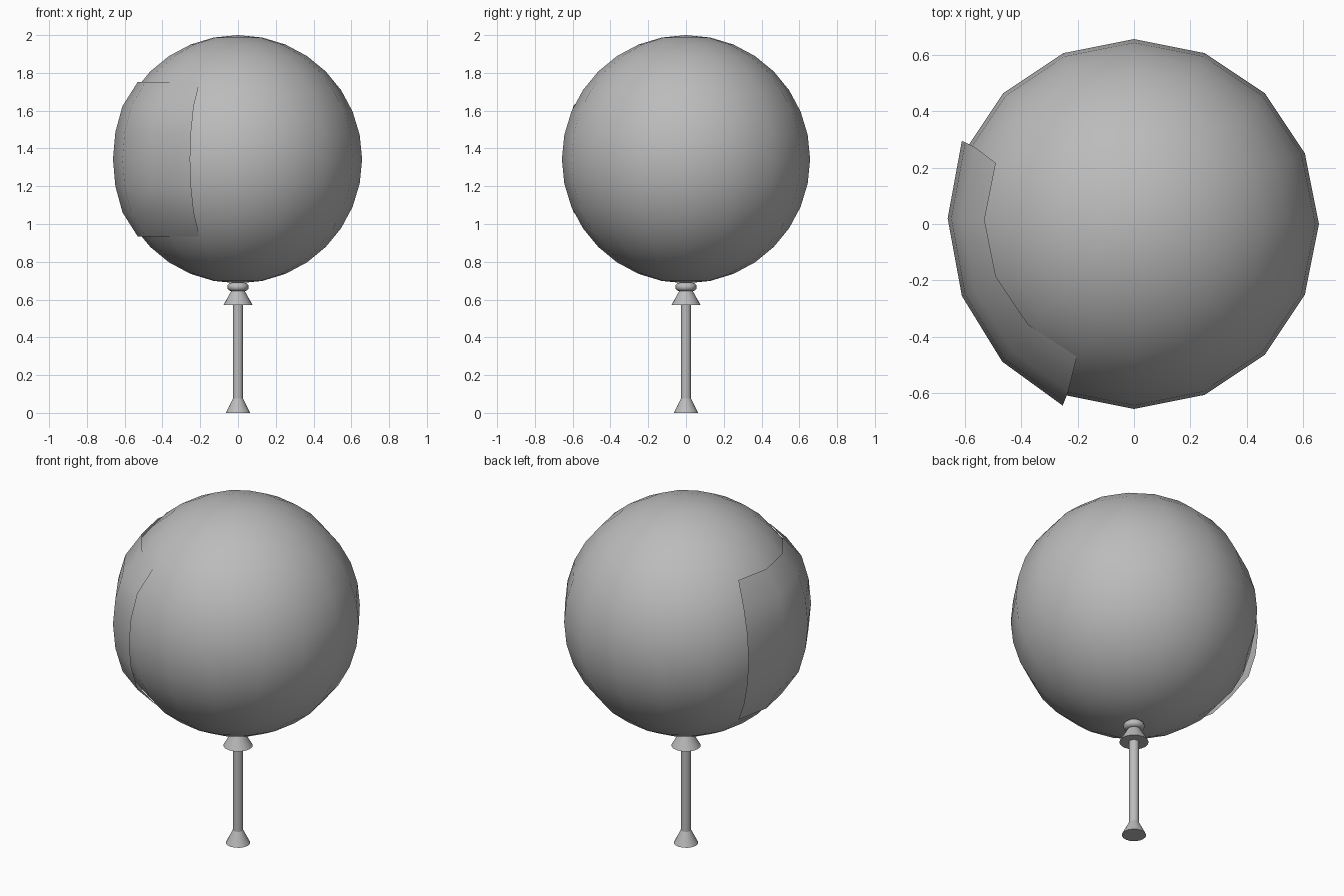
import bpy
import bmesh
from math import sin, cos, pi, radians

cube = bpy.data.objects.get("Cube")
if cube:
    bpy.data.objects.remove(cube)

grey = bpy.data.materials.new("plain grey")
grey.use_nodes = True
grey.diffuse_color = (0.5, 0.5, 0.5, 1)
grey.node_tree.nodes["Principled BSDF"].inputs["Base Color"].default_value = (0.5, 0.5, 0.5, 1)

CENTRE, RADIUS = 1.343, 0.657


def finish(bm, name, angle):
    """Turn a bmesh into a smooth shaded grey object."""
    mesh = bpy.data.meshes.new(name)
    bm.to_mesh(mesh)
    bm.free()
    mesh.materials.append(grey)
    obj = bpy.data.objects.new(name, mesh)
    bpy.context.collection.objects.link(obj)
    bpy.ops.object.select_all(action='DESELECT')
    obj.select_set(True)
    bpy.context.view_layer.objects.active = obj
    bpy.ops.object.shade_smooth_by_angle(angle=radians(angle))


def lathe(name, profile, sides=16):
    """Revolve (radius, height) points about z, closing both ends."""
    bm = bmesh.new()
    rings = [[bm.verts.new((r * cos(2 * pi * i / sides), r * sin(2 * pi * i / sides), z))
              for i in range(sides)] for r, z in profile]
    for low, high in zip(rings, rings[1:]):
        for i in range(sides):
            j = (i + 1) % sides
            bm.faces.new((low[i], low[j], high[j], high[i]))
    bm.faces.new(rings[0][::-1])
    bm.faces.new(rings[-1])
    finish(bm, name, 35)


# Balloon
bm = bmesh.new()
bmesh.ops.create_uvsphere(bm, u_segments=16, v_segments=16, radius=RADIUS)
bmesh.ops.translate(bm, verts=bm.verts, vec=(0, 0, CENTRE))
finish(bm, "balloon", 60)

# Curved sheet wrapped around the right side, with its top and bottom rows tucked in
bm = bmesh.new()
rows = []
for row in range(-3, 4):
    lat = row * pi / 16
    tuck_x, tuck_y = (0.965, 0.88) if abs(row) == 3 else (1, 1)
    line = []
    for col in range(7, 12):
        a = col * pi / 8
        x = 0.662 * cos(a) * cos(lat) * tuck_x
        y = (0.72 * sin(a) + 0.02) * cos(lat) * tuck_y
        line.append(bm.verts.new((x, y, CENTRE + 0.735 * sin(lat))))
    rows.append(line)
for low, high in zip(rows, rows[1:]):
    for i in range(4):
        bm.faces.new((low[i], low[i + 1], high[i + 1], high[i]))
finish(bm, "side_patch", 60)

# Stick with flared ends and a knot under the balloon
lathe("stick", [(0.027, 0.06), (0.027, 0.6)])
lathe("stick_foot", [(0.065, 0), (0.025, 0.08)])
lathe("neck_cone", [(0.078, 0.57), (0.03, 0.655)])
knot = [(0.035 + 0.022 * cos(t), 0.667 + 0.022 * sin(t))
        for t in (radians(d) for d in range(-90, 91, 30))]
lathe("knot", knot)
